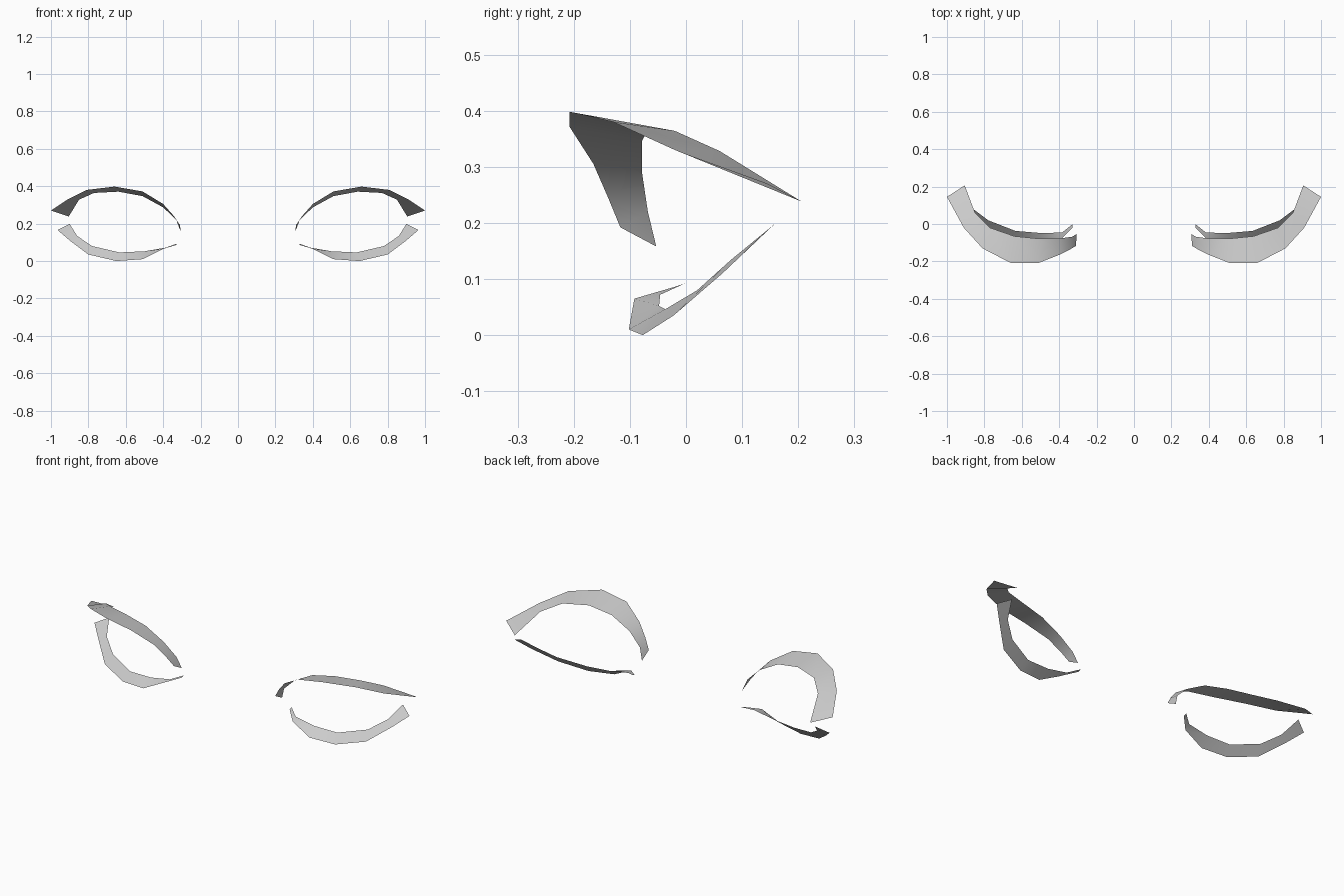
import bpy, bmesh

if "Cube" in bpy.data.objects:
    bpy.data.objects.remove(bpy.data.objects["Cube"])


def lid(name, outer, inner):
    """Ribbon between two rails, mirrored to the other eye."""
    bm = bmesh.new()
    a = [bm.verts.new(p) for p in outer]
    b = [bm.verts.new(p) for p in inner]
    for i in range(len(a) - 1):
        bm.faces.new((a[i], b[i], b[i + 1], a[i + 1]))
    # make the faces point towards the front
    bm.normal_update()
    if sum(f.normal.y * f.calc_area() for f in bm.faces) > 0:
        bmesh.ops.reverse_faces(bm, faces=bm.faces[:])
    for f in bm.faces:
        f.smooth = True
    me = bpy.data.meshes.new(name)
    bm.to_mesh(me)
    bm.free()
    ob = bpy.data.objects.new(name, me)
    bpy.context.collection.objects.link(ob)
    mod = ob.modifiers.new("mirror", 'MIRROR')
    mod.use_axis[0] = True
    mod.use_mirror_merge = False
    return ob


# upper lids: broad arched ribbon sweeping back at the outer corner
lid("upper_eyelid",
    [(.310, -.117, .192), (.345, -.138, .243), (.40, -.165, .305),
     (.51, -.208, .372), (.66, -.208, .398), (.81, -.13, .38),
     (.91, -.02, .33), (1.0, .145, .27)],
    [(.307, -.053, .158), (.33, -.068, .22), (.40, -.078, .287),
     (.51, -.078, .347), (.64, -.065, .371), (.77, -.02, .364),
     (.85, .06, .328), (.905, .206, .238)])

# lower lids: narrow sagging ribbon tapering to the inner corner
lid("lower_eyelid",
    [(.33, -.02, .086), (.40, -.092, .065), (.51, -.102, .010),
     (.65, -.077, 0), (.80, -.022, .035), (.90, .065, .11),
     (.965, .122, .166)],
    [(.33, -.002, .092), (.385, -.046, .072), (.50, -.048, .052),
     (.634, -.037, .046), (.78, .02, .08), (.86, .08, .134),
     (.90, .158, .198)])
